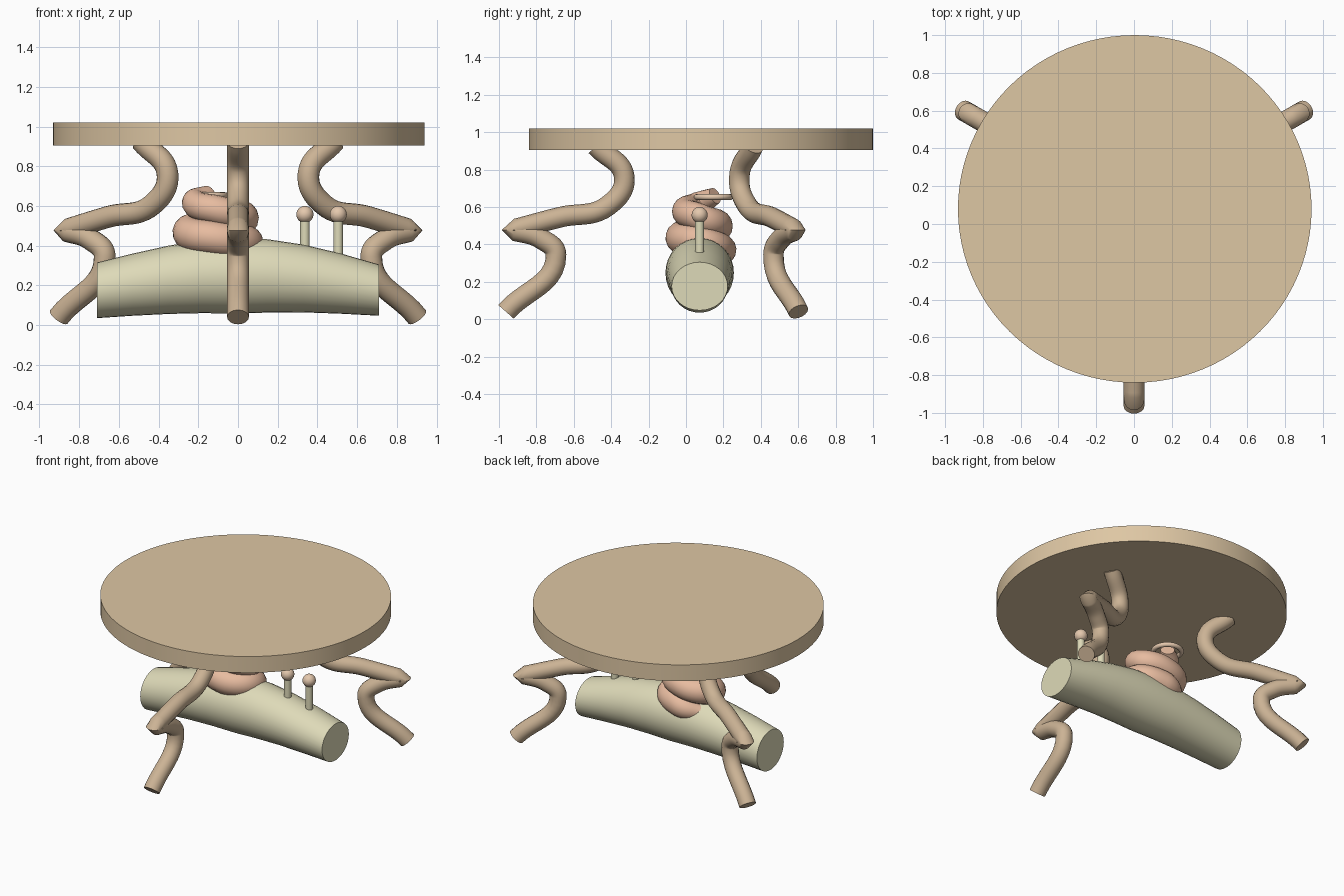
import bpy, bmesh, math
from mathutils import Vector

if "Cube" in bpy.data.objects:
    bpy.data.objects.remove(bpy.data.objects["Cube"])

CX, CY = 0.0, 0.08   # centre of the table


def material(name, rgb):
    m = bpy.data.materials.new(name)
    m.diffuse_color = (*rgb, 1)
    m.use_nodes = True
    m.node_tree.nodes["Principled BSDF"].inputs["Base Color"].default_value = m.diffuse_color
    return m


WOOD = material("light_wood", (0.73, 0.57, 0.37))
LEG = material("leg_wood", (0.60, 0.45, 0.30))
LOG = material("pale_green", (0.73, 0.70, 0.48))
COIL = material("orange_clay", (0.80, 0.50, 0.35))
PEACH = material("peach", (0.78, 0.58, 0.42))


def finish(ob, name, mat, angle=40):
    ob.name = name
    ob.data.materials.clear()
    ob.data.materials.append(mat)
    bpy.ops.object.select_all(action='DESELECT')
    ob.select_set(True)
    bpy.context.view_layer.objects.active = ob
    bpy.ops.object.shade_smooth_by_angle(angle=math.radians(angle))
    return ob


def tube(name, points, radius, mat, sharp=(), angle=40):
    """Bezier tube through (x, y, z, radius factor) points; sharp lists corner points."""
    cu = bpy.data.curves.new(name, 'CURVE')
    cu.dimensions = '3D'
    cu.bevel_depth = radius
    cu.bevel_resolution = 6
    cu.resolution_u = 10
    cu.use_fill_caps = True
    sp = cu.splines.new('BEZIER')
    sp.bezier_points.add(len(points) - 1)
    for i, (bp, p) in enumerate(zip(sp.bezier_points, points)):
        bp.co = p[:3]
        bp.radius = p[3]
        kind = 'VECTOR' if i in sharp else 'AUTO'
        bp.handle_left_type = bp.handle_right_type = kind
    ob = bpy.data.objects.new(name, cu)
    bpy.context.collection.objects.link(ob)
    bpy.ops.object.select_all(action='DESELECT')
    ob.select_set(True)
    bpy.context.view_layer.objects.active = ob
    bpy.ops.object.convert(target='MESH')
    return finish(bpy.context.object, name, mat, angle)


# Table top
bpy.ops.mesh.primitive_cylinder_add(vertices=96, radius=1, depth=0.115,
                                    location=(0.004, CY, 0.9625))
top = bpy.context.object
top.scale = (0.936, 0.92, 1)
bpy.ops.object.transform_apply(location=False, rotation=False, scale=True)
finish(top, "table_top", WOOD)

# Three crooked legs, one profile of (distance from centre, height)
profile = [(0.56, 0.925), (0.41, 0.76), (0.50, 0.605), (0.755, 0.545),
           (1.01, 0.477), (0.855, 0.43), (0.775, 0.345), (1.043, 0.04)]
for name, deg in (("front_leg", -90), ("back_right_leg", 30), ("back_left_leg", 150)):
    c, s = math.cos(math.radians(deg)), math.sin(math.radians(deg))
    tube(name, [(CX + r * c, CY + r * s, z, 1) for r, z in profile],
         0.055, LEG, sharp=(4,), angle=60)

# Arched log body: rings of (x, bottom, top, half width)
rings = [(-0.71, 0.035, 0.315, 0.15), (-0.53, 0.047, 0.36, 0.163),
         (-0.35, 0.056, 0.40, 0.173), (-0.18, 0.06, 0.427, 0.18),
         (0.0, 0.058, 0.438, 0.183), (0.15, 0.063, 0.432, 0.18),
         (0.33, 0.064, 0.405, 0.173), (0.52, 0.057, 0.36, 0.163),
         (0.71, 0.047, 0.305, 0.15)]
bm = bmesh.new()
N = 32
loops = []
for x, lo, hi, w in rings:
    loops.append([bm.verts.new((x, 0.073 + w * math.cos(2 * math.pi * k / N),
                                (lo + hi) / 2 + (hi - lo) / 2 * math.sin(2 * math.pi * k / N)))
                  for k in range(N)])
for a, b in zip(loops, loops[1:]):
    for k in range(N):
        bm.faces.new((a[k], a[(k + 1) % N], b[(k + 1) % N], b[k]))
bm.faces.new(loops[0])
bm.faces.new(loops[-1])
bmesh.ops.recalc_face_normals(bm, faces=bm.faces)
me = bpy.data.meshes.new("log_body")
bm.to_mesh(me)
bm.free()
log = bpy.data.objects.new("log_body", me)
bpy.context.collection.objects.link(log)
finish(log, "log_body", LOG)

# Coil winding upward on the log, tapering
coil = [(-0.23, 0.15, 0.34, 0.05), (-0.10, 0.19, 0.37, 0.08),
        (0.045, 0.09, 0.41, 0.085), (-0.10, -0.025, 0.435, 0.085),
        (-0.245, 0.08, 0.468, 0.085), (-0.10, 0.17, 0.50, 0.08),
        (0.03, 0.08, 0.54, 0.075), (-0.10, 0.0, 0.577, 0.075),
        (-0.215, 0.07, 0.615, 0.068), (-0.15, 0.155, 0.66, 0.045)]
tube("coil", [(x, y, z, r / 0.08) for x, y, z, r in coil], 0.08, COIL)

# Thin ring around the coil tip
bpy.ops.mesh.primitive_torus_add(major_segments=40, minor_segments=12, major_radius=0.09,
                                 minor_radius=0.016, location=(-0.155, 0.147, 0.653))
finish(bpy.context.object, "tip_ring", PEACH, 60)

# Two stalks with ball tips
for side, x in (("inner", 0.337), ("outer", 0.505)):
    bpy.ops.mesh.primitive_cylinder_add(vertices=20, radius=0.024, depth=0.25,
                                        location=(x, 0.073, 0.415))
    finish(bpy.context.object, side + "_stalk", LOG)
    bpy.ops.mesh.primitive_uv_sphere_add(segments=24, ring_count=14, radius=0.043,
                                         location=(x, 0.073, 0.557))
    finish(bpy.context.object, side + "_stalk_ball", PEACH, 60)
